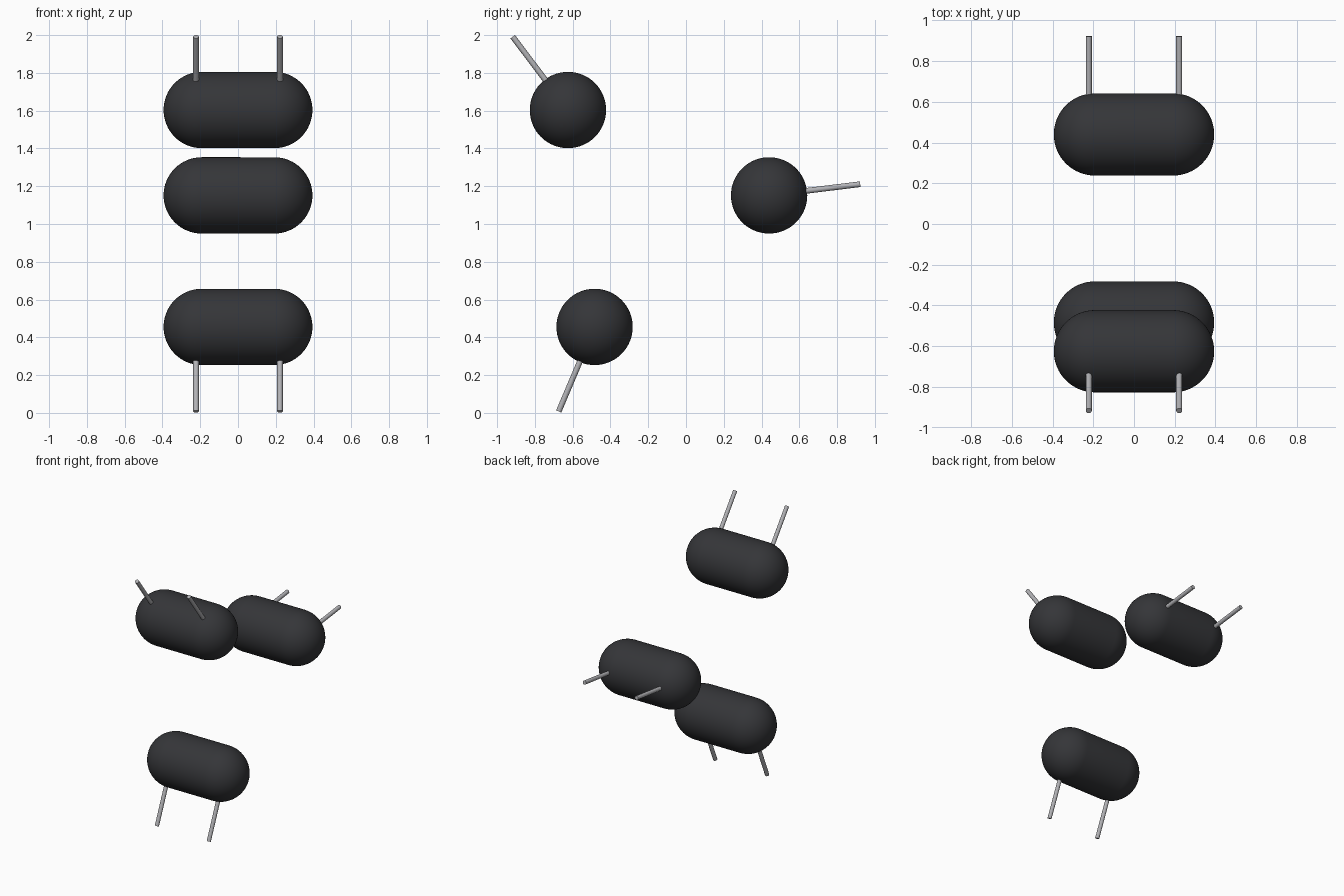
import bpy, math
from mathutils import Vector

if "Cube" in bpy.data.objects:
    bpy.data.objects.remove(bpy.data.objects["Cube"])

RING_Y, RING_Z, RING_R = -0.223, 1.07, 0.668   # ring the rollers sit on
R, HALF = 0.202, 0.192                         # roller radius, half straight length
PIN_X, PIN_R, PIN_IN, PIN_OUT = 0.222, 0.015, 0.15, 0.486


def material(name, rgb):
    m = bpy.data.materials.new(name)
    m.diffuse_color = (*rgb, 1)
    m.use_nodes = True
    m.node_tree.nodes["Principled BSDF"].inputs["Base Color"].default_value = m.diffuse_color
    return m


dark = material("dark_rubber", (0.035, 0.036, 0.04))
metal = material("metal", (0.45, 0.45, 0.47))


def finish(ob, name, mat):
    ob.name = name
    ob.data.materials.append(mat)
    bpy.ops.object.shade_smooth_by_angle(angle=math.radians(40))


def roller(name, centre):
    # sphere split at its equator and stretched into a capsule along x
    bpy.ops.mesh.primitive_uv_sphere_add(segments=64, ring_count=32, radius=R)
    ob = bpy.context.object
    bpy.ops.object.mode_set(mode='EDIT')
    bpy.ops.mesh.select_all(action='SELECT')
    bpy.ops.mesh.bisect(plane_co=(0, 0, 0.001), plane_no=(0, 0, 1))
    bpy.ops.object.mode_set(mode='OBJECT')
    for v in ob.data.vertices:
        x, y, z = v.co
        z += HALF if z > 0.0005 else -HALF
        v.co = (z, y, -x)
    ob.location = centre
    finish(ob, name, dark)


def pin(name, centre, direction, x):
    bpy.ops.mesh.primitive_cylinder_add(vertices=16, radius=PIN_R, depth=PIN_OUT - PIN_IN)
    ob = bpy.context.object
    ob.rotation_euler = direction.to_track_quat('Z', 'Y').to_euler()
    ob.location = centre + direction * (PIN_IN + PIN_OUT) / 2 + Vector((x, 0, 0))
    finish(ob, name, metal)


# three rollers spaced evenly round the ring, each with two outward pins
for label, deg in (("back", 7), ("upper", 127), ("lower", 247)):
    a = math.radians(deg)
    d = Vector((0, math.cos(a), math.sin(a)))
    c = Vector((0, RING_Y, RING_Z)) + d * RING_R
    roller(label + "_roller", c)
    for side, x in (("left", -PIN_X), ("right", PIN_X)):
        pin(f"{label}_{side}_pin", c, d, x)
